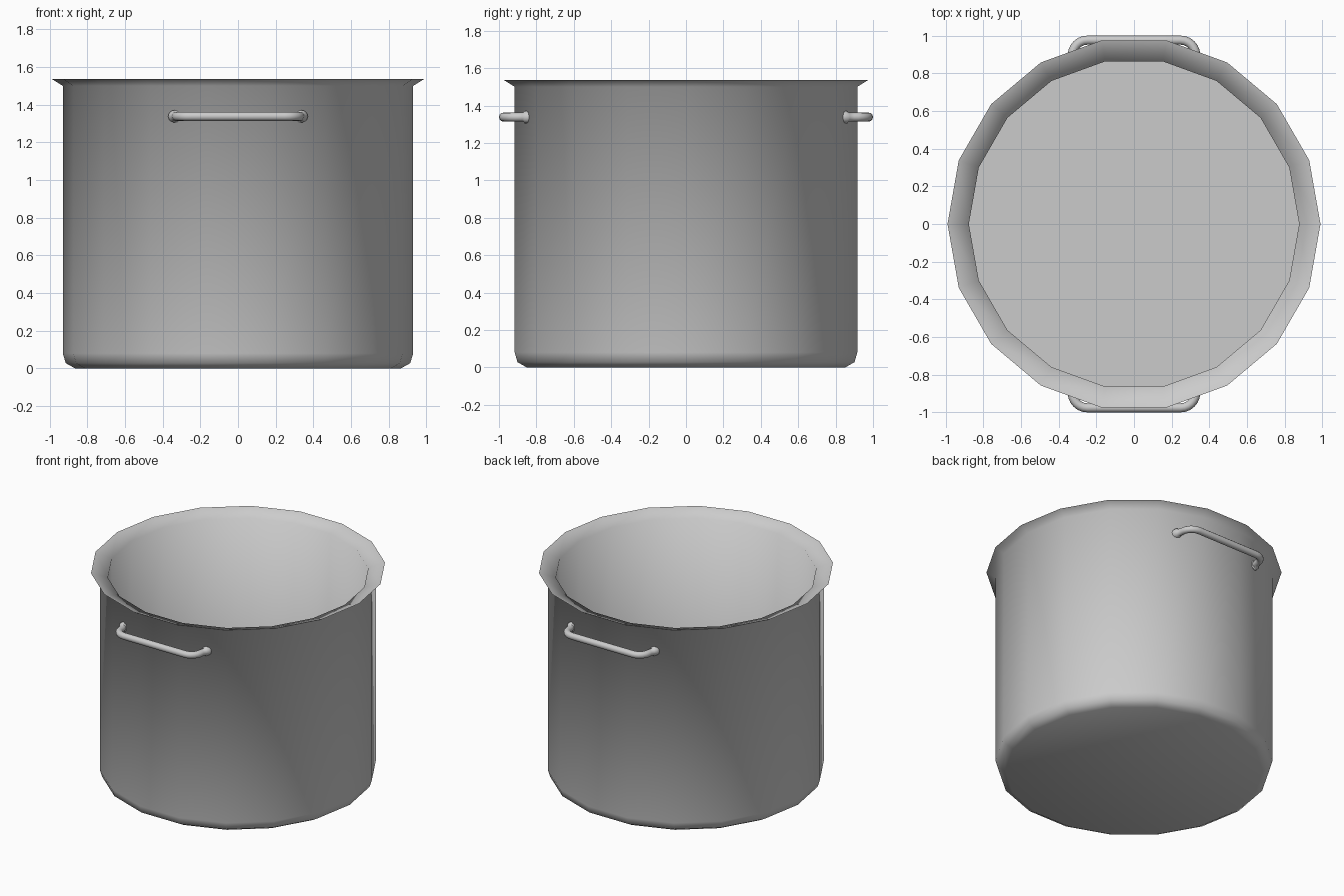
import bpy, bmesh, math
from mathutils import Vector

if "Cube" in bpy.data.objects:
    bpy.data.objects.remove(bpy.data.objects["Cube"])

SIDES = 18

# Mid-grey metal
metal = bpy.data.materials.new("metal")
metal.diffuse_color = (0.56, 0.56, 0.56, 1)
metal.use_nodes = True
metal.node_tree.nodes["Principled BSDF"].inputs["Base Color"].default_value = metal.diffuse_color


def finish(bm, name, angle):
    bmesh.ops.recalc_face_normals(bm, faces=bm.faces)
    me = bpy.data.meshes.new(name)
    bm.to_mesh(me)
    bm.free()
    me.materials.append(metal)
    ob = bpy.data.objects.new(name, me)
    bpy.context.collection.objects.link(ob)
    bpy.ops.object.select_all(action='DESELECT')
    bpy.context.view_layer.objects.active = ob
    ob.select_set(True)
    bpy.ops.object.shade_smooth_by_angle(angle=math.radians(angle))
    return ob


def skin(bm, rings):
    # Bridge successive rings and cap both ends
    for a, b in zip(rings, rings[1:]):
        n = len(a)
        for i in range(n):
            j = (i + 1) % n
            bm.faces.new((a[i], a[j], b[j], b[i]))
    bm.faces.new(rings[0])
    bm.faces.new(rings[-1])


# Pot: underside, rounded base edge, wall, flared rim, inner wall, floor
profile = [(0.865, 0), (0.915, 0.028), (0.93, 0.08), (0.93, 1.50),
           (0.99, 1.537), (0.877, 1.50), (0.877, 0.055)]
bm = bmesh.new()
rings = []
for r, z in profile:
    rings.append([bm.verts.new((r * math.cos(2 * math.pi * i / SIDES),
                                r * math.sin(2 * math.pi * i / SIDES), z))
                  for i in range(SIDES)])
skin(bm, rings)
finish(bm, "pot_body", 80)  # rim blends smoothly into both walls


def handle(name, side):
    # Swept round bar with bent corners and a small collar at each end
    hx, out, bend, r, z = 0.328, 0.976, 0.08, 0.024, 1.338
    half = [((hx + 0.01, 0.835), 0.033), ((hx + 0.01, 0.862), 0.033),
            ((hx + 0.008, 0.870), r)]
    for k in range(7):
        t = math.pi / 2 * k / 6
        half.append(((hx - bend + bend * math.cos(t),
                      out - bend + bend * math.sin(t)), r))
    path = half + [((-x, y), rad) for (x, y), rad in reversed(half)]
    pts = [Vector((x, side * y, z)) for (x, y), _ in path]
    bm = bmesh.new()
    rings = []
    up = Vector((0, 0, 1))
    for i, p in enumerate(pts):
        d = (pts[min(i + 1, len(pts) - 1)] - pts[max(i - 1, 0)]).normalized()
        across = d.cross(up)
        rad = path[i][1]
        rings.append([bm.verts.new(p + rad * (across * math.cos(2 * math.pi * k / 12)
                                              + up * math.sin(2 * math.pi * k / 12)))
                      for k in range(12)])
    skin(bm, rings)
    finish(bm, name, 45)


handle("front_handle", -1)
handle("back_handle", 1)
